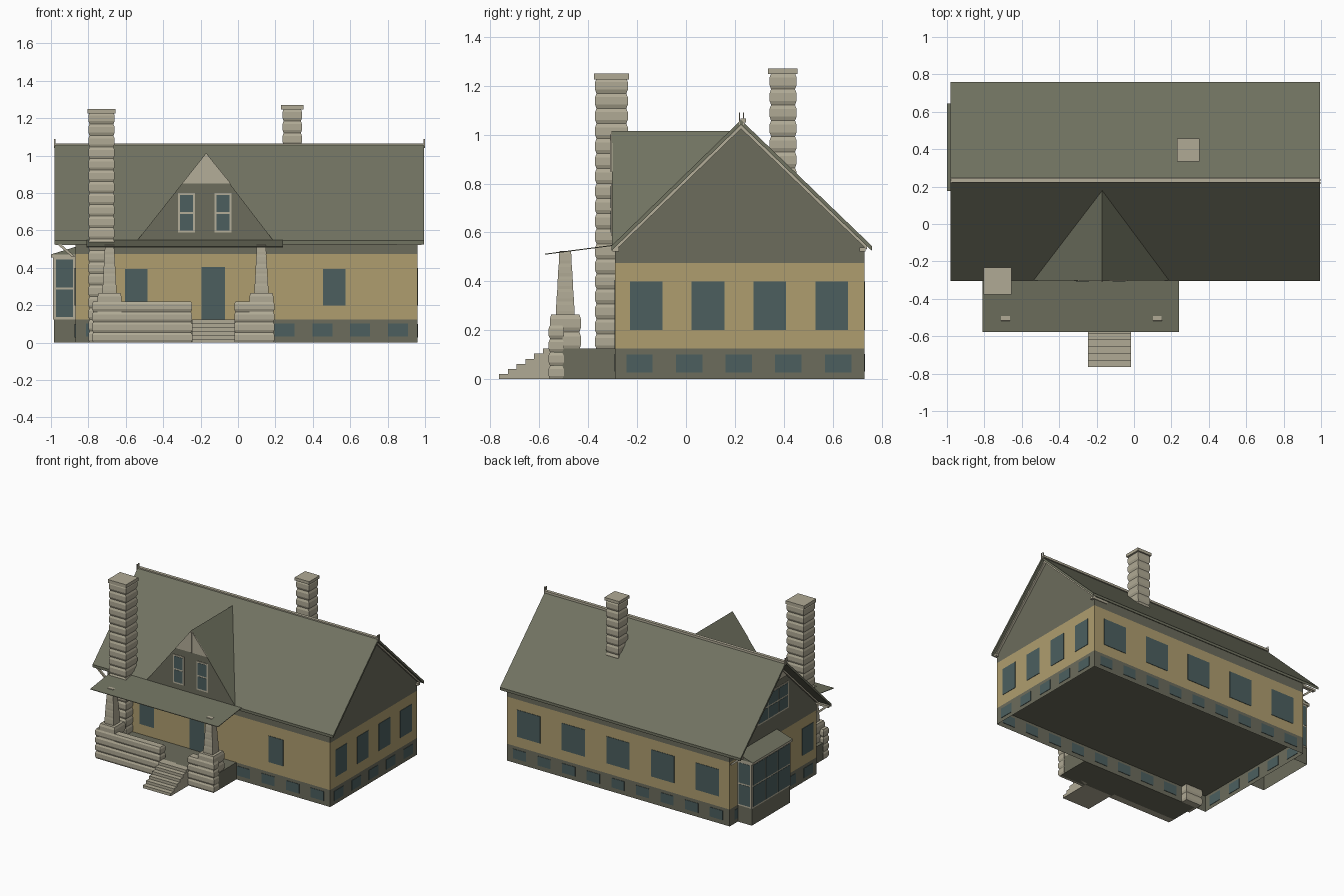
import bpy, bmesh
from mathutils import Vector

if "Cube" in bpy.data.objects:
    bpy.data.objects.remove(bpy.data.objects["Cube"])


def material(name, *rgb):
    linear = [((c / 255 + .055) / 1.055) ** 2.4 for c in rgb] + [1]
    mat = bpy.data.materials.new(name)
    mat.use_nodes = True
    mat.diffuse_color = linear
    mat.node_tree.nodes["Principled BSDF"].inputs["Base Color"].default_value = linear
    return mat


ROOF = material("roof_green", 113, 115, 97)
SIDING = material("shingle_green", 108, 108, 92)
TAN = material("tan_wall", 175, 158, 111)
STONE = material("pale_stone", 176, 170, 149)
TRIM = material("cream_trim", 180, 174, 153)
GLASS = material("teal_glass", 76, 95, 95)


def finish(name, bm, mat):
    bmesh.ops.recalc_face_normals(bm, faces=bm.faces)
    mesh = bpy.data.meshes.new(name)
    bm.to_mesh(mesh)
    bm.free()
    mesh.materials.append(mat)
    obj = bpy.data.objects.new(name, mesh)
    bpy.context.collection.objects.link(obj)
    return obj


def prism(name, axis, profile, start, end, mat):
    """Extrude a profile along x (points are y,z) or along y (points are x,z)."""
    bm = bmesh.new()
    place = (lambda p, t: (t, p[0], p[1])) if axis == "x" else (lambda p, t: (p[0], t, p[1]))
    face = bm.faces.new([bm.verts.new(place(p, start)) for p in profile])
    extruded = bmesh.ops.extrude_face_region(bm, geom=[face])["geom"]
    shift = Vector(place((0, 0), end - start))
    bmesh.ops.translate(bm, vec=shift, verts=[v for v in extruded if isinstance(v, bmesh.types.BMVert)])
    return finish(name, bm, mat)


def box(name, x, y, z, mat, open_ends=False):
    bm = bmesh.new()
    bmesh.ops.create_cube(bm, size=1)
    for v in bm.verts:
        v.co = [r[0] if c < 0 else r[1] for c, r in zip(v.co, (x, y, z))]
    if open_ends:
        bm.normal_update()
        bmesh.ops.delete(bm, geom=[f for f in bm.faces if abs(f.normal.z) > .5], context="FACES")
    return finish(name, bm, mat)


def masonry(name, x, y, z, taper=0, course=.06, bulge=.006):
    """Stone stack whose courses bulge slightly between the joints."""
    bm = bmesh.new()
    count = max(1, round((z[1] - z[0]) / course))
    previous = None
    for i in range(count * 4 + 1):
        t = i / (count * 4)
        inset = taper * t + (bulge if i % 4 == 0 else 0)
        x0, x1, y0, y1 = x[0] + inset, x[1] - inset, y[0] + inset, y[1] - inset
        h = z[0] + (z[1] - z[0]) * t
        ring = [bm.verts.new((a, b, h)) for a, b in ((x0, y0), (x1, y0), (x1, y1), (x0, y1))]
        if previous:
            for k in range(4):
                n = (k + 1) % 4
                bm.faces.new((previous[k], previous[n], ring[n], ring[k]))
        else:
            bm.faces.new(ring)
        previous = ring
    bm.faces.new(previous)
    return finish(name, bm, STONE)


def plate(name, axis, at, u, z, mat, half=.003):
    """Thin plate straddling the wall plane at the given x or y."""
    depth = (at - half, at + half)
    if axis == "x":
        return box(name, depth, u, z, mat)
    return box(name, u, depth, z, mat)


def framed_window(name, axis, at, u, z, columns, rows, gap=.011):
    plate(name + "_frame", axis, at, u, z, TRIM)
    w = (u[1] - u[0] - gap) / columns
    h = (z[1] - z[0] - gap) / rows
    for c in range(columns):
        for r in range(rows):
            left, low = u[0] + gap + c * w, z[0] + gap + r * h
            plate(name + "_pane", axis, at, (left, left + w - gap), (low, low + h - gap), GLASS, .0048)


# House body: open foundation skirt, tan storey, shingled gables
HX, HY = (-.87, .96), (-.29, .73)
FLOOR, BAND, RIDGE = .125, .475, .225
box("foundation", HX, HY, (0, FLOOR), SIDING, True)
box("floor", HX, HY, (FLOOR - .004, FLOOR), SIDING)
box("main_walls", HX, HY, (FLOOR, BAND), TAN)
prism("gable_walls", "x", [(HY[0], BAND), (HY[1], BAND), (HY[1], .545), (RIDGE, 1.04), (HY[0], .535)],
      *HX, SIDING)

# Main roof with ridge cap, finials and rake boards
RX = (-.98, .995)
prism("main_roof", "x", [(-.305, .545), (RIDGE, 1.06), (.76, .545), (.76, .525), (RIDGE, 1.04), (-.305, .525)],
      *RX, ROOF)
box("ridge_cap", RX, (.222, .245), (1.05, 1.066), TRIM)
for x in RX:
    for y in (.219, .235):
        box("finial", (x - .004, x + .004), (y - .002, y + .002), (1.04, 1.09), TRIM)
for x in (-.885, .96):
    prism("rake_board", "x", [(-.29, .541), (RIDGE, 1.042), (.74, .546), (.74, .53), (RIDGE, 1.024), (-.29, .525)],
          x, x + .015, TRIM)
prism("gable_panel", "x", [(.055, .87), (.395, .87), (RIDGE, 1.035)], -.876, -.868, TRIM)

# Eave beams and diagonal brackets
for y in (-.29, .72):
    box("right_eave_beam", (.85, .98), (y - .01, y + .015), (.522, .538), TRIM)
    box("left_eave_beam", (-.975, -.87), (y - .01, y + .015), (.522, .538), TRIM)
    prism("eave_bracket", "y", [(-.965, .525), (-.945, .525), (-.87, .46), (-.89, .46)], y - .005, y + .01, TRIM)

# Main windows and door
for x in (-.545, .515):
    plate("front_window", "y", HY[0], (x - .06, x + .06), (.2, .395), GLASS)
plate("front_door", "y", HY[0], (-.195, -.07), (FLOOR, .405), GLASS)
for i in range(5):
    x = .78 - i * .367
    plate("back_window", "y", HY[1], (x - .095, x + .095), (.2, .4), GLASS)
for i in range(4):
    y = -.163 + i * .253
    plate("right_window", "x", HX[1], (y - .067, y + .067), (.2, .4), GLASS)
plate("left_window", "x", HX[0], (-.25, -.12), (.2, .4), GLASS)
framed_window("gable_window", "x", HX[0], (.04, .41), (.62, .82), 3, 2)

# Small basement windows all round
for i in range(9):
    x = .855 - i * .202
    for y in HY:
        plate("basement_window", "y", y, (x - .053, x + .053), (.032, .102), GLASS)
for i in range(5):
    y = -.19 + i * .203
    for x in HX:
        plate("basement_window", "x", x, (y - .054, y + .054), (.028, .1), GLASS)

# Bay window on the left-hand end
BX, BY = (-.985, -.87), (.185, .635)
box("bay_foundation", BX, BY, (0, FLOOR), SIDING, True)
box("bay_body", BX, BY, (FLOOR, .46), SIDING)
framed_window("bay_outer", "x", BX[0], BY, (FLOOR, .455), 3, 2)
for y in BY:
    framed_window("bay_side", "y", y, BX, (FLOOR, .455), 1, 2)
box("bay_cornice", (-1, -.87), (.178, .643), (.455, .472), TRIM)
prism("bay_roof", "y", [(-1, .472), (-.86, .472), (-.86, .515)], .176, .645, ROOF)

# Dormer: solid wedge, panelled peak, two windows
bm = bmesh.new()
left, right, peak, back = [bm.verts.new(p) for p in (
    (-.54, -.302, .545), (.19, -.302, .545), (-.17, -.302, 1.015), (-.17, .185, 1.015))]
for tri in ((left, right, peak), (left, peak, back), (right, back, peak), (left, back, right)):
    bm.faces.new(tri)
dormer = finish("dormer", bm, ROOF)
dormer.data.materials.append(SIDING)
for face in dormer.data.polygons:
    if face.normal.y < -.9:
        face.material_index = 1
prism("dormer_panel", "y", [(-.3, .85), (-.038, .85), (-.17, 1.012)], -.306, -.3, TRIM)
box("dormer_post", (-.175, -.165), (-.31, -.302), (.85, 1), TRIM)
for x in (-.275, -.08):
    framed_window("dormer_window", "y", -.303, (x - .046, x + .046), (.588, .8), 1, 2)

# Chimneys with caps
masonry("front_chimney", (-.8, -.66), (-.372, -.238), (0, 1.23))
box("front_chimney_cap", (-.805, -.655), (-.377, -.233), (1.225, 1.25), STONE)
masonry("back_chimney", (.238, .342), (.342, .452), (.8, 1.25))
box("back_chimney_cap", (.23, .35), (.335, .457), (1.248, 1.27), STONE)

# Porch: deck, stone walls, pedestals, tapered columns, lean-to roof
box("porch_deck", (-.775, .19), (-.54, -.29), (0, FLOOR), SIDING)
masonry("porch_wall_long", (-.78, -.245), (-.562, -.5), (0, .22))
masonry("porch_wall_short", (-.02, .195), (-.562, -.5), (0, .22))
for x in (-.687, .125):
    masonry("pedestal", (x - .064, x + .064), (-.557, -.43), (FLOOR - .005, .265))
    masonry("column", (x - .039, x + .039), (-.533, -.455), (.265, .524), .015, .05, .001)
prism("porch_roof", "x", [(-.577, .509), (-.577, .513), (-.29, .55), (-.29, .546)], -.81, .24, ROOF)

# Front steps as one stepped solid
STEPS, RISE, RUN = 6, FLOOR / 6, .036
stairs = [(-.53, 0), (-.765, 0)]
for i in range(STEPS):
    y = -.765 + i * RUN
    stairs += [(y, (i + 1) * RISE), (y + RUN, (i + 1) * RISE)]
stairs[-1] = (-.53, FLOOR)
prism("front_steps", "x", stairs, -.245, -.017, STONE)
